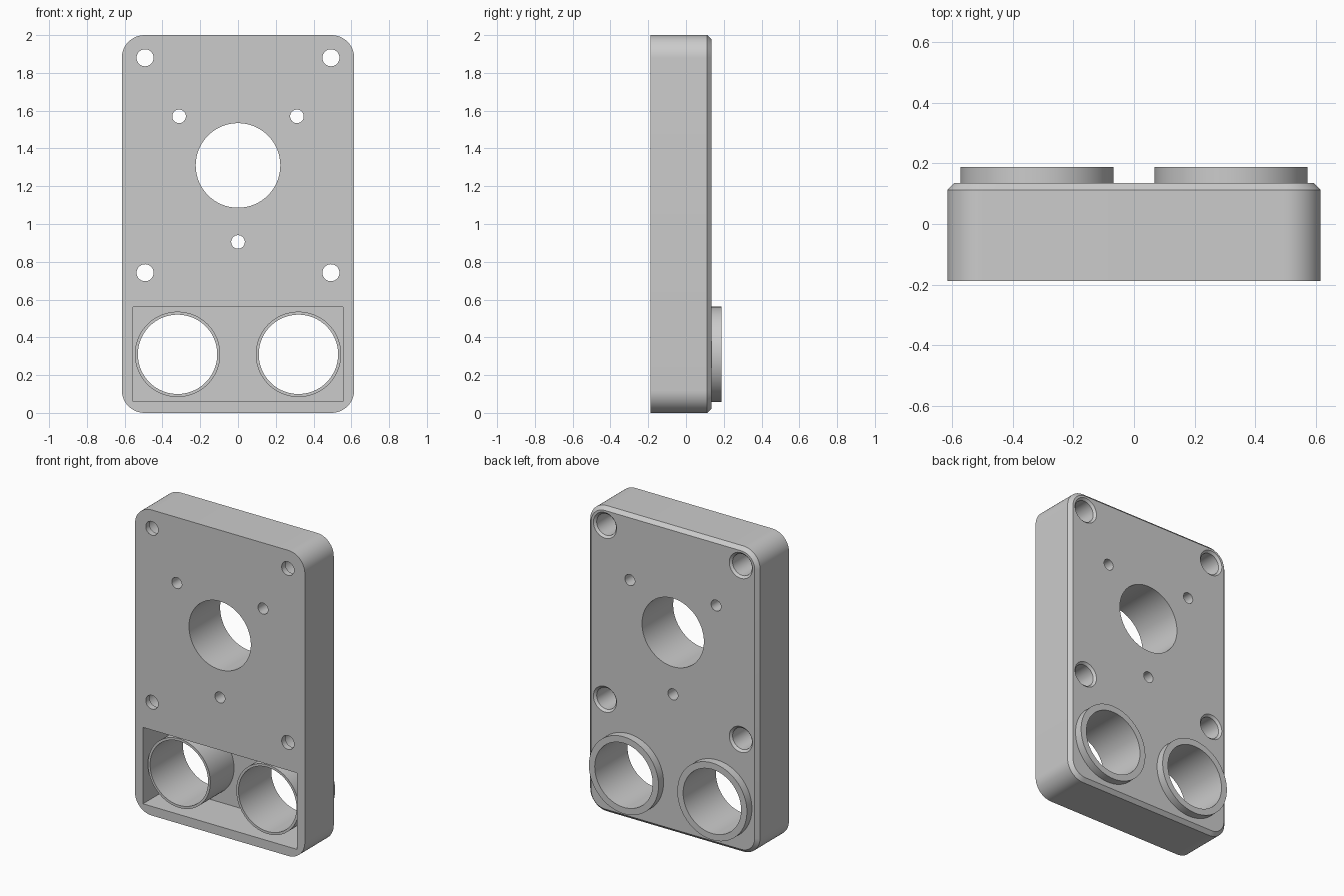
import bpy, bmesh
from math import cos, sin, pi, radians

cube = bpy.data.objects.get("Cube")
if cube:
    bpy.data.objects.remove(cube, do_unlink=True)

FRONT, BACK, END = -0.187, 0.135, 0.187
grey = bpy.data.materials.new("light grey")
grey.use_nodes = True
colour = (0.6, 0.6, 0.6, 1)
grey.diffuse_color = colour
grey.node_tree.nodes["Principled BSDF"].inputs["Base Color"].default_value = colour


def loft(name, sections):
    """Closed solid through rings of points with matching counts."""
    bm = bmesh.new()
    rings = [[bm.verts.new(p) for p in s] for s in sections]
    n = len(rings[0])
    for a, b in zip(rings, rings[1:]):
        for i in range(n):
            j = (i + 1) % n
            bm.faces.new((a[i], a[j], b[j], b[i]))
    bm.faces.new(rings[0])
    bm.faces.new(rings[-1])
    bmesh.ops.recalc_face_normals(bm, faces=bm.faces)
    mesh = bpy.data.meshes.new(name)
    bm.to_mesh(mesh)
    bm.free()
    mesh.materials.append(grey)
    ob = bpy.data.objects.new(name, mesh)
    bpy.context.collection.objects.link(ob)
    return ob


def turned(name, x, z, profile, n=64):
    """Round solid along y from (radius, y) pairs."""
    return loft(name, [[(x + r * cos(2 * pi * i / n), y, z + r * sin(2 * pi * i / n))
                        for i in range(n)] for r, y in profile])


def rounded(y, inset, n=12):
    """Rounded rectangle outline of the housing at depth y."""
    r, pts = 0.12, []
    for k, (sx, sz) in enumerate([(1, 1), (-1, 1), (-1, -1), (1, -1)]):
        for i in range(n + 1):
            a = pi / 2 * (k + i / n)
            pts.append((sx * (0.615 - r) + (r - inset) * cos(a), y,
                        1 + sz * (1 - r) + (r - inset) * sin(a)))
    return pts


def box_ring(y):
    return [(-0.557, y, 0.06), (0.557, y, 0.06), (0.557, y, 0.56), (-0.557, y, 0.56)]


def combine(target, tool, operation):
    tool.hide_render = True
    mod = target.modifiers.new(operation.lower(), 'BOOLEAN')
    mod.object, mod.operation, mod.solver = tool, operation, 'EXACT'
    bpy.context.view_layer.objects.active = target
    bpy.ops.object.modifier_apply(modifier=mod.name)
    bpy.data.objects.remove(tool, do_unlink=True)


# Housing with chamfered back edge, and the front pocket
housing = loft("housing", [rounded(FRONT, 0), rounded(BACK - 0.023, 0), rounded(BACK, 0.023)])
combine(housing, loft("pocket_cutter", [box_ring(FRONT - 0.1), box_ring(FRONT + 0.28)]), 'DIFFERENCE')

# Two tubes in the pocket, each with a wider collar on the back
for x in (-0.32, 0.32):
    tube = turned("tube", x, 0.31, [(0.226, FRONT + 0.035), (0.226, BACK - 0.02),
                                    (0.252, BACK - 0.02), (0.252, END)], 96)
    combine(housing, tube, 'UNION')
    combine(housing, turned("tube_cutter", x, 0.31, [(0.21, -0.4), (0.21, 0.4)], 96), 'DIFFERENCE')

# Centre opening and its three small holes
for x, z, r in [(0, 1.31, 0.224), (-0.312, 1.57, 0.036), (0.312, 1.57, 0.036), (0, 0.905, 0.036)]:
    combine(housing, turned("hole_cutter", x, z, [(r, -0.4), (r, 0.4)]), 'DIFFERENCE')

# Corner screw holes, counterbored from the back with a chamfered rim
for x in (-0.492, 0.492):
    for z in (0.742, 1.88):
        screw = [(0.045, -0.4), (0.045, FRONT + 0.04), (0.07, FRONT + 0.04),
                 (0.07, BACK - 0.014), (0.084, BACK), (0.084, 0.3)]
        combine(housing, turned("screw_cutter", x, z, screw, 48), 'DIFFERENCE')

# Smooth curved walls, sharp edges kept
bpy.ops.object.select_all(action='DESELECT')
housing.select_set(True)
bpy.context.view_layer.objects.active = housing
bpy.ops.object.shade_smooth_by_angle(angle=radians(30))
